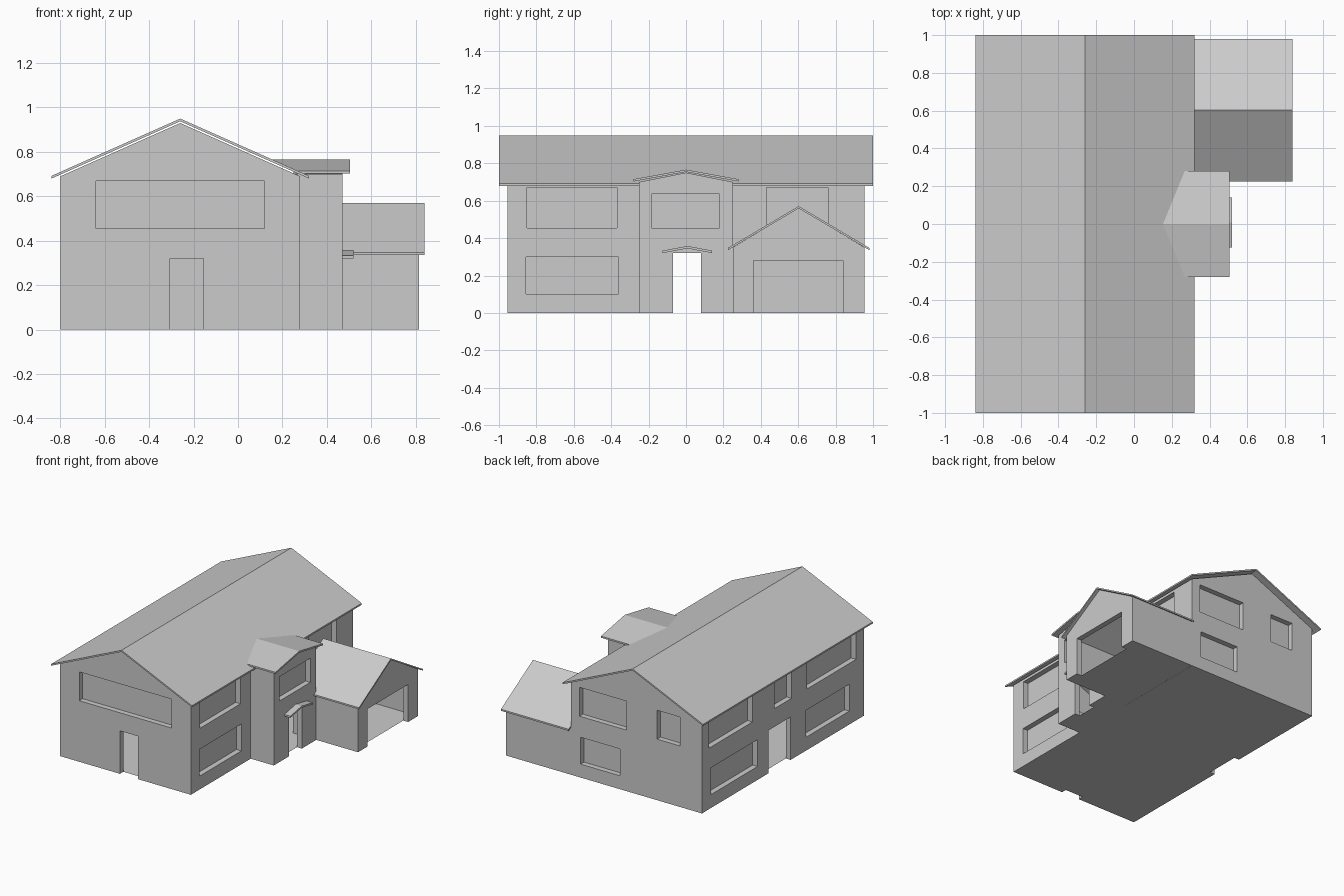
import bpy, bmesh
from mathutils import Vector

if "Cube" in bpy.data.objects:
    bpy.data.objects.remove(bpy.data.objects["Cube"])

DEPTH = 0.04  # how far windows and doors are set back


def new_object(name, bm):
    bmesh.ops.recalc_face_normals(bm, faces=bm.faces[:])
    mesh = bpy.data.meshes.new(name)
    bm.to_mesh(mesh)
    bm.free()
    obj = bpy.data.objects.new(name, mesh)
    bpy.context.collection.objects.link(obj)
    return obj


def prism(name, profile, axis, start, end):
    """Extrude a (u, z) profile along x or y; start may depend on height."""
    bm = bmesh.new()
    place = (lambda u, t, z: (t, u, z)) if axis == 'x' else (lambda u, t, z: (u, t, z))
    first = start if callable(start) else (lambda z: start)
    a = [bm.verts.new(place(u, first(z), z)) for u, z in profile]
    b = [bm.verts.new(place(u, end, z)) for u, z in profile]
    n = len(profile)
    for i in range(n):
        j = (i + 1) % n
        bm.faces.new((a[i], a[j], b[j], b[i]))
    # caps are split at the ridge so each half stays planar
    if n == 6:
        for v in (a, b):
            bm.faces.new((v[0], v[1], v[4], v[5]))
            bm.faces.new((v[1], v[2], v[3], v[4]))
    else:
        bm.faces.new(a)
        bm.faces.new(b)
    return new_object(name, bm)


def walls(name, axis, u0, u1, eave, ridge, start, end):
    mid = (u0 + u1) / 2
    return prism(name, [(u0, 0), (u1, 0), (u1, eave), (mid, ridge), (u0, eave)],
                 axis, start, end)


def roof(name, axis, u0, u1, eave, ridge, thick, start, end):
    mid = (u0 + u1) / 2
    return prism(name, [(u0, eave), (mid, ridge), (u1, eave), (u1, eave - thick),
                        (mid, ridge - thick), (u0, eave - thick)], axis, start, end)


def boolean(obj, tool, mode):
    mod = obj.modifiers.new("cut", 'BOOLEAN')
    mod.operation, mod.solver, mod.object = mode, 'EXACT', tool
    bpy.context.view_layer.objects.active = obj
    bpy.ops.object.modifier_apply(modifier=mod.name)
    bpy.data.objects.remove(tool)


def cut_openings(obj, openings):
    """Recess each (axis, side, wall, a0, a1, z0, z1); doors (z0 = 0) are left open."""
    bm = bmesh.new()
    for axis, side, wall, a0, a1, z0, z1 in openings:
        low = z0 if z0 > 0 else -0.1
        size, mid = (0.1 + DEPTH), wall + side * (0.1 - DEPTH) / 2
        for_x = axis == 'x'
        centre = Vector((mid, (a0 + a1) / 2, (low + z1) / 2) if for_x
                        else ((a0 + a1) / 2, mid, (low + z1) / 2))
        dims = Vector((size, a1 - a0, z1 - low) if for_x else (a1 - a0, size, z1 - low))
        for v in bmesh.ops.create_cube(bm, size=1)['verts']:
            v.co = centre + v.co * dims
    cutter = new_object("opening_cutter", bm)
    cutter.hide_render = True
    boolean(obj, cutter, 'DIFFERENCE')
    # open the doorways
    bm = bmesh.new()
    bm.from_mesh(obj.data)
    doomed = set()
    for axis, side, wall, a0, a1, z0, z1 in openings:
        if z0 > 0:
            continue
        k = 0 if axis == 'x' else 1
        for f in bm.faces:
            c = f.calc_center_median()
            if (abs(f.normal[k]) > 0.99 and abs(c[k] - (wall - side * DEPTH)) < 0.002
                    and a0 < c[1 - k] < a1 and c.z < z1):
                doomed.add(f)
    bmesh.ops.delete(bm, geom=list(doomed), context='FACES')
    bm.to_mesh(obj.data)
    bm.free()


# main house with entrance tower
house = walls("house_walls", 'y', -0.8, 0.28, 0.69, 0.93, -0.955, 0.955)
tower = walls("tower_walls", 'x', -0.25, 0.25, 0.70, 0.75, 0.25, 0.47)
boolean(house, tower, 'UNION')

UP, LOW = (0.455, 0.67), (0.10, 0.30)
cut_openings(house, [
    # front: wide window and door
    ('y', -1, -0.955, -0.64, 0.12, *UP),
    ('y', -1, -0.955, -0.305, -0.155, 0, 0.32),
    # right side windows, tower window and tower door
    ('x', 1, 0.28, -0.85, -0.37, *UP),
    ('x', 1, 0.28, -0.855, -0.36, *LOW),
    ('x', 1, 0.28, 0.43, 0.76, *UP),
    ('x', 1, 0.47, -0.185, 0.18, 0.455, 0.635),
    ('x', 1, 0.47, -0.07, 0.08, 0, 0.32),
    # back windows
    ('y', 1, 0.955, -0.18, 0.21, *UP),
    ('y', 1, 0.955, -0.62, -0.43, *UP),
    ('y', 1, 0.955, -0.125, 0.20, *LOW),
    # left side windows and door
    ('x', -1, -0.8, -0.86, -0.28, *UP),
    ('x', -1, -0.8, -0.78, -0.27, *LOW),
    ('x', -1, -0.8, 0.36, 0.87, *UP),
    ('x', -1, -0.8, 0.30, 0.85, *LOW),
    ('x', -1, -0.8, -0.10, 0.10, *UP),
    ('x', -1, -0.8, -0.09, 0.17, 0, 0.32),
])

# garage
garage = walls("garage_walls", 'x', 0.25, 0.955, 0.35, 0.56, 0.281, 0.815)
cut_openings(garage, [('x', 1, 0.815, 0.36, 0.84, 0, 0.28)])

# roofs; the tower roof dies into the main slope
roof("main_roof", 'y', -0.84, 0.32, 0.692, 0.95, 0.012, -1, 1)
roof("tower_roof", 'x', -0.28, 0.28, 0.715, 0.766, 0.012,
     lambda z: -0.26 + (0.95 - z) / 0.4448, 0.505)
roof("garage_roof", 'x', 0.225, 0.98, 0.348, 0.571, 0.012, 0.281, 0.84)
roof("porch_roof", 'x', -0.125, 0.14, 0.333, 0.358, 0.013, 0.46, 0.52)
